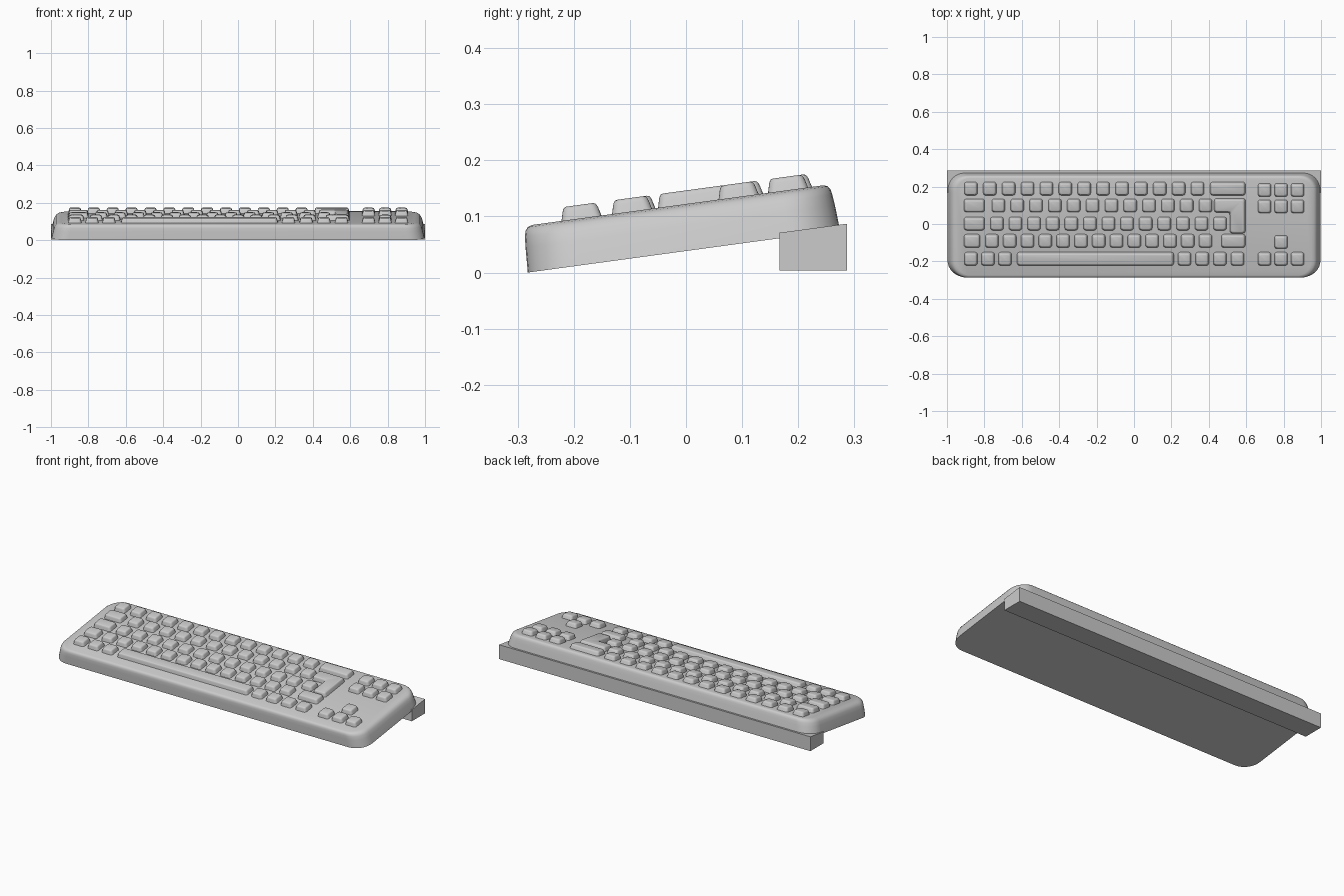
import bpy, bmesh, math
from mathutils import Vector, Matrix

if "Cube" in bpy.data.objects:
    bpy.data.objects.remove(bpy.data.objects["Cube"])

TILT = math.radians(7.75)
PLANE = Matrix.Translation((0, 0, 0.0384)) @ Matrix.Rotation(TILT, 4, 'X')
TOP = 0.083          # case thickness, measured square to the sloping base
PX = 0.00535         # size of one layout step


def rounded(points, radius, steps):
    """Round every corner of a counter-clockwise right-angled outline."""
    out = []
    n = len(points)
    for i, p in enumerate(points):
        p = Vector(p)
        a = (Vector(points[i - 1]) - p).normalized()
        b = (Vector(points[(i + 1) % n]) - p).normalized()
        centre = p + (a + b) * radius
        for s in range(steps + 1):
            t = s / steps * math.pi / 2
            out.append(centre - b * radius * math.cos(t) - a * radius * math.sin(t))
    return out


def inset(points, d):
    """Move each side of a right-angled outline inwards by d."""
    out = []
    n = len(points)
    for i, p in enumerate(points):
        p = Vector(p)
        e1 = (p - Vector(points[i - 1])).normalized()
        e2 = (Vector(points[(i + 1) % n]) - p).normalized()
        out.append(p + d * (Vector((-e1.y, e1.x)) + Vector((-e2.y, e2.x))))
    return out


def rect(x0, x1, y0, y1):
    return [(x0, y0), (x1, y0), (x1, y1), (x0, y1)]


def loft(bm, levels):
    """Skin a stack of (outline, height) rings and cap both ends."""
    rings = [[bm.verts.new((p[0], p[1], h)) for p in pts] for pts, h in levels]
    n = len(rings[0])
    for lo, hi in zip(rings, rings[1:]):
        for i in range(n):
            j = (i + 1) % n
            bm.faces.new((lo[i], lo[j], hi[j], hi[i]))
    bm.faces.new(rings[0][::-1])
    bm.faces.new(rings[-1])


def finish(name, bm, matrix=Matrix()):
    bmesh.ops.transform(bm, matrix=matrix, verts=bm.verts)
    bmesh.ops.recalc_face_normals(bm, faces=bm.faces)
    mesh = bpy.data.meshes.new(name)
    bm.to_mesh(mesh)
    bm.free()
    obj = bpy.data.objects.new(name, mesh)
    bpy.context.collection.objects.link(obj)
    return obj


def add_key(bm, outline):
    profile = [(0, -0.004), (0.005, 0.015), (0.007, 0.020), (0.009, 0.0225), (0.013, 0.024)]
    loft(bm, [(rounded(inset(outline, d), 0.014 - d * 0.3, 4), TOP + h) for d, h in profile])


def key_rect(x0, x1, y, depth=0.074):
    v = (y + 0.013) / math.cos(TILT)
    return rect(x0, x1, v - depth / 2, v + depth / 2)


def sx(p):
    return (p - 1134.5) * PX


def key_row(name, y, spans):
    bm = bmesh.new()
    for a, b in spans:
        add_key(bm, key_rect(sx(a), sx(b), y))
    return finish(name, bm)


def even(first, last, count, half=6.8):
    step = (last - first) / (count - 1)
    return [(first + i * step - half, first + i * step + half) for i in range(count)]


# case: tapered slab with round corners and a soft top edge
bm = bmesh.new()
shape = [(0.997, -0.2846, 0.277, 0.090, 0.0),
         (0.986, -0.2825, 0.274, 0.090, 0.045),
         (0.979, -0.2810, 0.272, 0.088, 0.064),
         (0.972, -0.2785, 0.270, 0.085, 0.074),
         (0.962, -0.2740, 0.266, 0.080, 0.080),
         (0.946, -0.2660, 0.259, 0.072, TOP)]
loft(bm, [(rounded(rect(-hw, hw, v0, v1), r, 8), h) for hw, v0, v1, r, h in shape])
finish("case", bm, PLANE)

# rear support rail with a sloping top
bm = bmesh.new()
section = [(0.167, 0.004), (0.287, 0.004), (0.287, 0.087), (0.167, 0.071)]
ends = [[bm.verts.new((x, y, z)) for y, z in section] for x in (-1, 1)]
bm.faces.new(ends[0])
bm.faces.new(ends[1][::-1])
for i in range(4):
    j = (i + 1) % 4
    bm.faces.new((ends[0][i], ends[0][j], ends[1][j], ends[1][i]))
finish("rear_rail", bm)

# main key rows
y1, y2, y3, y4, y5 = 0.187, 0.097, 0.0, -0.092, -0.188
keys = [
    key_row("number_row_keys", y1, even(971.5, 1198, 13) + [(1210.5, 1246)]),
    key_row("upper_row_keys", y2, [(964.5, 985.5)] + even(999, 1206, 12)),
    key_row("home_row_keys", y3, [(964.5, 985.5)] + even(997.5, 1220.5, 13)),
    key_row("lower_row_keys", y4, [(964.5, 981)] + even(992.5, 1206, 13) + [(1221.5, 1246)]),
    key_row("bottom_row_keys", y5, even(971.5, 1005.5, 3) + even(1185, 1238, 4)),
    key_row("space_bar", y5, [(1017.5, 1174.5)]),
]

# right-hand key clusters
cols = even(1265, 1298, 3)
keys += [
    key_row("navigation_upper_keys", 0.180, cols),
    key_row("navigation_lower_keys", 0.092, cols),
    key_row("arrow_up_key", -0.098, cols[1:2]),
    key_row("arrow_lower_keys", y5, cols),
]

# L-shaped enter key
bm = bmesh.new()
xl, xm, xr = sx(1214.5), sx(1230), sx(1246)
top, mid, low = 0.151, 0.073, -0.040
add_key(bm, [(xm, low), (xr, low), (xr, top), (xl, top), (xl, mid), (xm, mid)])
keys.append(finish("enter_key", bm))

# lay the keys on the sloping case
for k in keys:
    k.data.transform(PLANE)

# smooth shading with crisp edges
for obj in bpy.context.collection.objects:
    obj.select_set(True)
    bpy.context.view_layer.objects.active = obj
bpy.ops.object.shade_smooth_by_angle(angle=math.radians(35))
